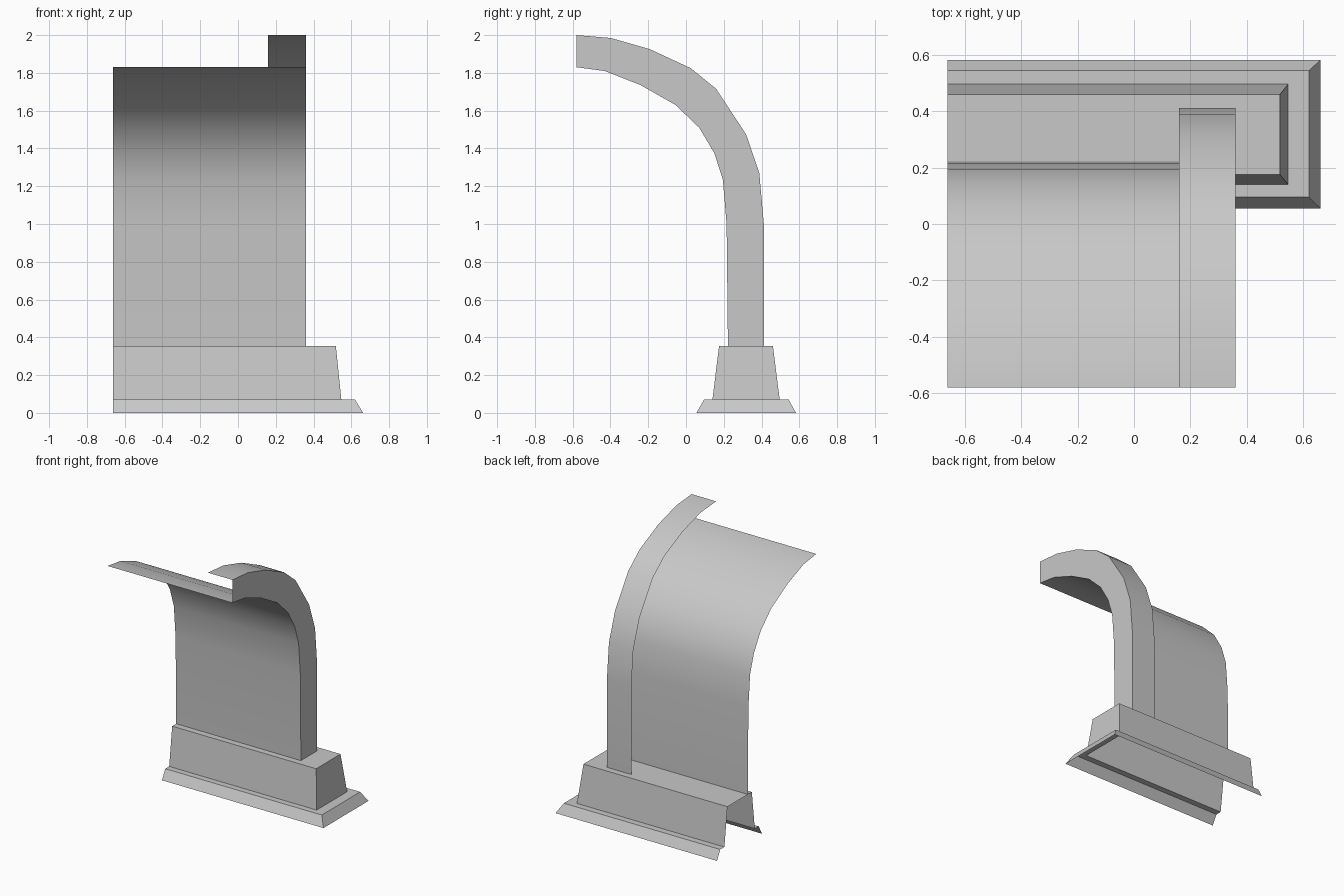
import bpy, bmesh

cube = bpy.data.objects.get("Cube")
if cube:
    bpy.data.objects.remove(cube, do_unlink=True)

# One plain grey for everything
GREY = (0.58, 0.58, 0.58, 1)
stone = bpy.data.materials.new("plain_grey")
stone.use_nodes = True
stone.diffuse_color = GREY
stone.node_tree.nodes["Principled BSDF"].inputs["Base Color"].default_value = GREY


def loft(name, rows, smooth=False):
    """Sheet of quads joining consecutive rows of points."""
    bm = bmesh.new()
    grid = [[bm.verts.new(p) for p in row] for row in rows]
    for a, b in zip(grid, grid[1:]):
        for i in range(len(a) - 1):
            bm.faces.new((a[i], a[i + 1], b[i + 1], b[i]))
    mesh = bpy.data.meshes.new(name)
    bm.to_mesh(mesh)
    bm.free()
    mesh.materials.append(stone)
    for poly in mesh.polygons:
        poly.use_smooth = smooth
    obj = bpy.data.objects.new(name, mesh)
    bpy.context.collection.objects.link(obj)
    return obj


LEFT_END, RIB_IN, RIB_OUT = -0.662, 0.16, 0.36

# Curved profiles (y, z), from the base up to the overhanging tip
inner = [(0.222, 0.355), (0.215, 1.0), (0.195, 1.235), (0.15, 1.375), (0.07, 1.51),
         (-0.055, 1.63), (-0.24, 1.735), (-0.43, 1.81), (-0.58, 1.83)]
outer = [(0.412, 0.355), (0.412, 1.0), (0.388, 1.27), (0.318, 1.475), (0.16, 1.715),
         (0.025, 1.825), (-0.19, 1.925), (-0.40, 1.985), (-0.58, 2.0)]


def sweep(profile, x0, x1):
    return [[(x1, y, z), (x0, y, z)] for y, z in profile]


# Curved wall panel, raised rib band and the rib's end wall
loft("curved_panel", sweep(inner, LEFT_END, RIB_OUT), smooth=True)
loft("rib_band", sweep(outer, RIB_IN, RIB_OUT), smooth=True)
loft("rib_side", [[(RIB_OUT, *p), (RIB_OUT, *q)] for p, q in zip(inner, outer)])

# Hollow stepped base, open underneath and at the left end: (front y, back y, end x, z)
steps = [(0.055, 0.582, 0.662, 0.0), (0.095, 0.544, 0.62, 0.07),
         (0.14, 0.496, 0.547, 0.07), (0.175, 0.46, 0.518, 0.355)]
loft("stepped_base", [[(LEFT_END, f, z), (e, f, z), (e, b, z), (LEFT_END, b, z)]
                      for f, b, e, z in steps])

# Flat top of the base
f, b, e, z = steps[-1]
loft("base_top", [[(LEFT_END, f, z), (e, f, z)], [(LEFT_END, b, z), (e, b, z)]])
